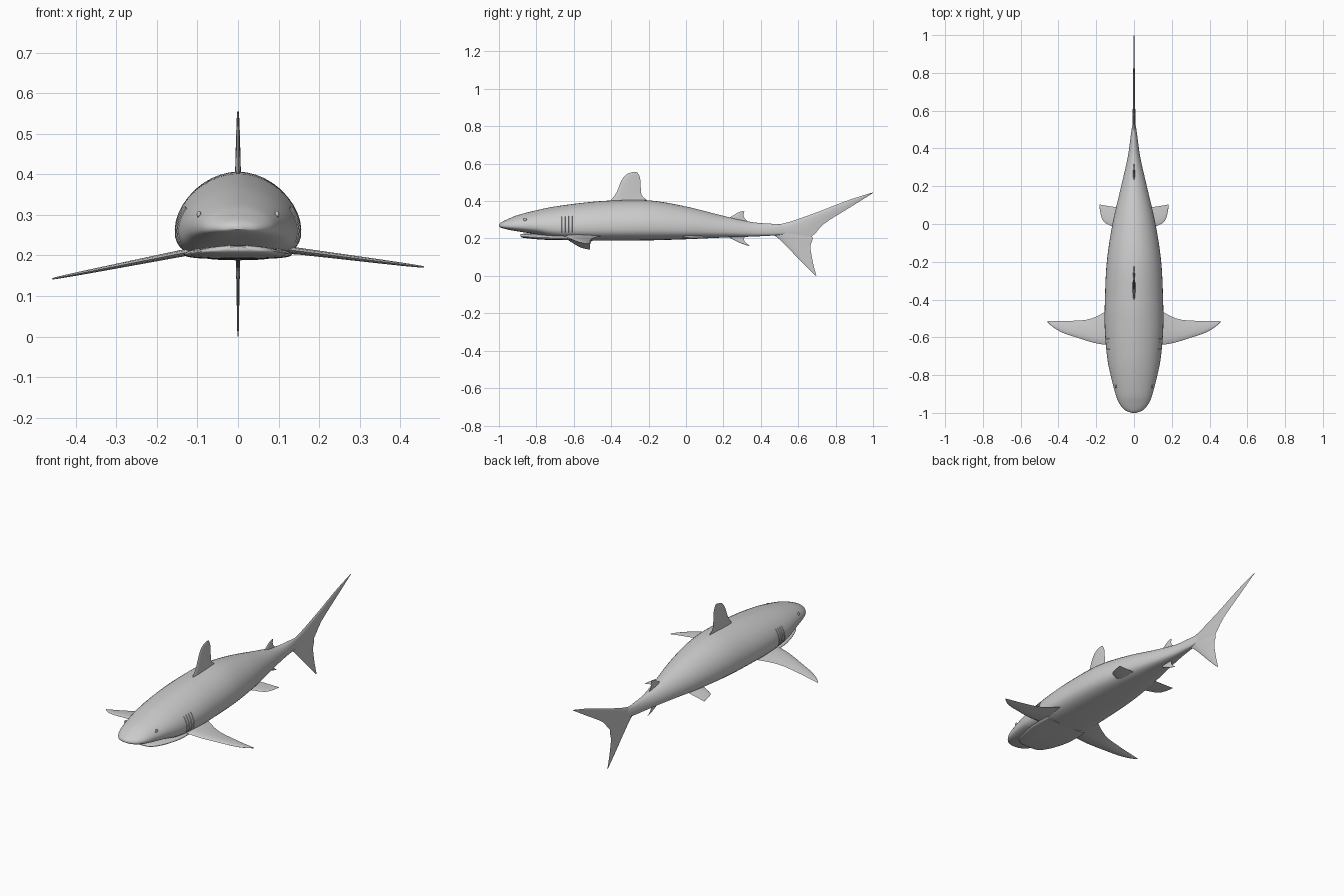
import bpy, bmesh
from math import sin, cos, pi, radians
from mathutils import Vector

old = bpy.data.objects.get("Cube")
if old:
    bpy.data.objects.remove(old)

grey = bpy.data.materials.new("plain grey")
grey.use_nodes = True
grey.diffuse_color = (0.6, 0.6, 0.6, 1)
grey.node_tree.nodes["Principled BSDF"].inputs["Base Color"].default_value = (0.6, 0.6, 0.6, 1)


def loft(name, rings, angle=50):
    """Skin a list of closed rings and cap both ends."""
    bm = bmesh.new()
    rows = [[bm.verts.new(p) for p in ring] for ring in rings]
    n = len(rows[0])
    for a, b in zip(rows, rows[1:]):
        for i in range(n):
            j = (i + 1) % n
            bm.faces.new((a[i], a[j], b[j], b[i]))
    bm.faces.new(rows[0])
    bm.faces.new(rows[-1])
    bmesh.ops.remove_doubles(bm, verts=bm.verts, dist=0.0002)
    bmesh.ops.recalc_face_normals(bm, faces=bm.faces)
    mesh = bpy.data.meshes.new(name)
    bm.to_mesh(mesh)
    bm.free()
    obj = bpy.data.objects.new(name, mesh)
    bpy.context.collection.objects.link(obj)
    mesh.materials.append(grey)
    bpy.ops.object.select_all(action='DESELECT')
    obj.select_set(True)
    bpy.context.view_layer.objects.active = obj
    bpy.ops.object.shade_smooth_by_angle(angle=radians(angle))
    return obj


def smooth_path(points, t):
    """Catmull-Rom point at t (0..1) along evenly weighted points."""
    s = t * (len(points) - 1)
    i = min(int(s), len(points) - 2)
    u = s - i
    p = [Vector(points[max(0, min(len(points) - 1, i + k))]) for k in (-1, 0, 1, 2)]
    return 0.5 * (2 * p[1] + (p[2] - p[0]) * u
                  + (2 * p[0] - 5 * p[1] + 4 * p[2] - p[3]) * u * u
                  + (3 * p[1] - p[0] - 3 * p[2] + p[3]) * u ** 3)


# Body stations: y, half width, top, bottom
BODY = [(-1, .012, .276, .264), (-.985, .048, .288, .256), (-.95, .078, .305, .247),
        (-.9, .098, .325, .238), (-.8, .124, .351, .222), (-.7, .143, .371, .2),
        (-.55, .155, .391, .19), (-.4, .154, .403, .188), (-.2, .144, .404, .19),
        (0, .114, .371, .196), (.2, .068, .321, .205), (.35, .034, .288, .21),
        (.47, .017, .278, .216), (.53, .008, .275, .222)]


def power(v, e):
    return (abs(v) ** e) * (1 if v >= 0 else -1)


def section(station, a):
    """Body surface point: peaked back, boxier belly."""
    y, w, top, bottom = station
    mid = bottom + (top - bottom) * 0.36
    if sin(a) >= 0:
        return Vector((w * power(cos(a), 1.06), y, mid + (top - mid) * sin(a) ** 1.06))
    return Vector((w * power(cos(a), .72), y, mid + (bottom - mid) * abs(sin(a)) ** .72))


def ring(station, count=40):
    return [section(station, 2 * pi * i / count) for i in range(count)]


loft("body", [ring(smooth_path(BODY, i / 78)) for i in range(79)])

# Lower jaw, leaving a narrow mouth gap under the snout
JAW = [(-.885, .03, .222, .212), (-.875, .065, .225, .205), (-.84, .092, .226, .2),
       (-.77, .115, .225, .194), (-.68, .132, .225, .191), (-.56, .13, .225, .191)]
loft("lower_jaw", [ring(smooth_path(JAW, i / 20), 32) for i in range(21)])


def fin(name, lead, trail, thick, axis, steps=14):
    """Lens-section fin between a leading and a trailing edge, thickened on axis."""
    rings = []
    chords = [0, .06, .2, .4, .65, 1]
    for s in range(steps + 1):
        t = s / steps
        a, b = smooth_path(lead, t), smooth_path(trail, t)
        half = thick * (1 - .8 * t)

        def point(c, side):
            bulge = 1.9 * (c ** .5) * (1 - c) * half
            return a.lerp(b, c) + Vector(axis) * bulge * side
        rings.append([point(c, 1) for c in chords] + [point(c, -1) for c in chords[-2:0:-1]])
    return loft(name, rings)


def upright(name, lead, trail, thick):
    fin(name, [(0, *p) for p in lead], [(0, *p) for p in trail], thick, (1, 0, 0))


# Fins on the centre line: (y, z) edges from root to tip
upright("dorsal_fin",
        [(-.42, .385), (-.375, .44), (-.345, .51), (-.315, .545), (-.275, .556)],
        [(-.18, .385), (-.234, .428), (-.242, .475), (-.246, .525), (-.26, .553)], .011)
upright("second_dorsal_fin",
        [(.2, .295), (.25, .322), (.28, .34), (.3, .346)],
        [(.345, .28), (.315, .306), (.308, .325), (.312, .344)], .008)
upright("anal_fin",
        [(.2, .225), (.25, .195), (.3, .172), (.338, .16)],
        [(.33, .225), (.31, .2), (.318, .18), (.34, .161)], .007)
upright("tail_upper_lobe",
        [(.46, .272), (.54, .285), (.7, .34), (.86, .402), (.998, .446)],
        [(.52, .2), (.66, .205), (.74, .28), (.88, .368), (1, .443)], .012)
upright("tail_lower_lobe",
        [(.455, .228), (.5, .195), (.56, .135), (.63, .062), (.693, .001)],
        [(.55, .275), (.67, .215), (.665, .155), (.678, .075), (.697, 0)], .01)

# Paired fins: (x, y) edges; the right pectoral hangs slightly lower
PECTORAL_LEAD = [(.1, -.645), (.2, -.632), (.3, -.602), (.38, -.575), (.43, -.545), (.457, -.52)]
PECTORAL_TRAIL = [(.1, -.43), (.165, -.472), (.24, -.505), (.34, -.513), (.42, -.514), (.458, -.514)]
PELVIC_LEAD = [(.06, -.04), (.12, -.012), (.16, .012), (.176, .05), (.184, .1)]
PELVIC_TRAIL = [(.04, .08), (.09, .088), (.13, .094), (.16, .099), (.183, .104)]


def paired(name, lead, trail, side, root, slope, thick):
    def place(p):
        return (side * p[0], p[1], root - slope * (p[0] - lead[0][0]))
    fin(name, [place(p) for p in lead], [place(p) for p in trail], thick, (0, 0, 1))


for side, word, root, slope in ((1, "left", .217, .127), (-1, "right", .213, .197)):
    paired(word + "_pectoral_fin", PECTORAL_LEAD, PECTORAL_TRAIL, side, root, slope, .013)
    paired(word + "_pelvic_fin", PELVIC_LEAD, PELVIC_TRAIL, side, .214, .1, .007)

    # Small round eye set into the head
    bpy.ops.mesh.primitive_uv_sphere_add(segments=12, ring_count=8, radius=.009)
    eye = bpy.context.object
    eye.name = word + "_eye"
    eye.location = section((-.86, .11, .339, .232), radians(28)) * 1
    eye.location.x *= side
    eye.scale = (.6, 1, 1)
    eye.data.materials.append(grey)
    bpy.ops.object.shade_smooth_by_angle()

    # Thin gill folds hugging the flank
    for g in range(4):
        y = -.66 + g * .018
        t = (5 + (y + .7) / .15) / (len(BODY) - 1)
        folds = []
        for k in range(9):
            a = radians(-18 + 6 * k)
            fold = []
            for dt, out in ((-.0012, -.004), (0, .0025), (.0012, -.004)):
                p = section(smooth_path(BODY, t + dt), a)
                fold.append((side * (p.x + out), p.y, p.z))
            folds.append(fold)
        loft(f"{word}_gill_{g + 1}", folds)
